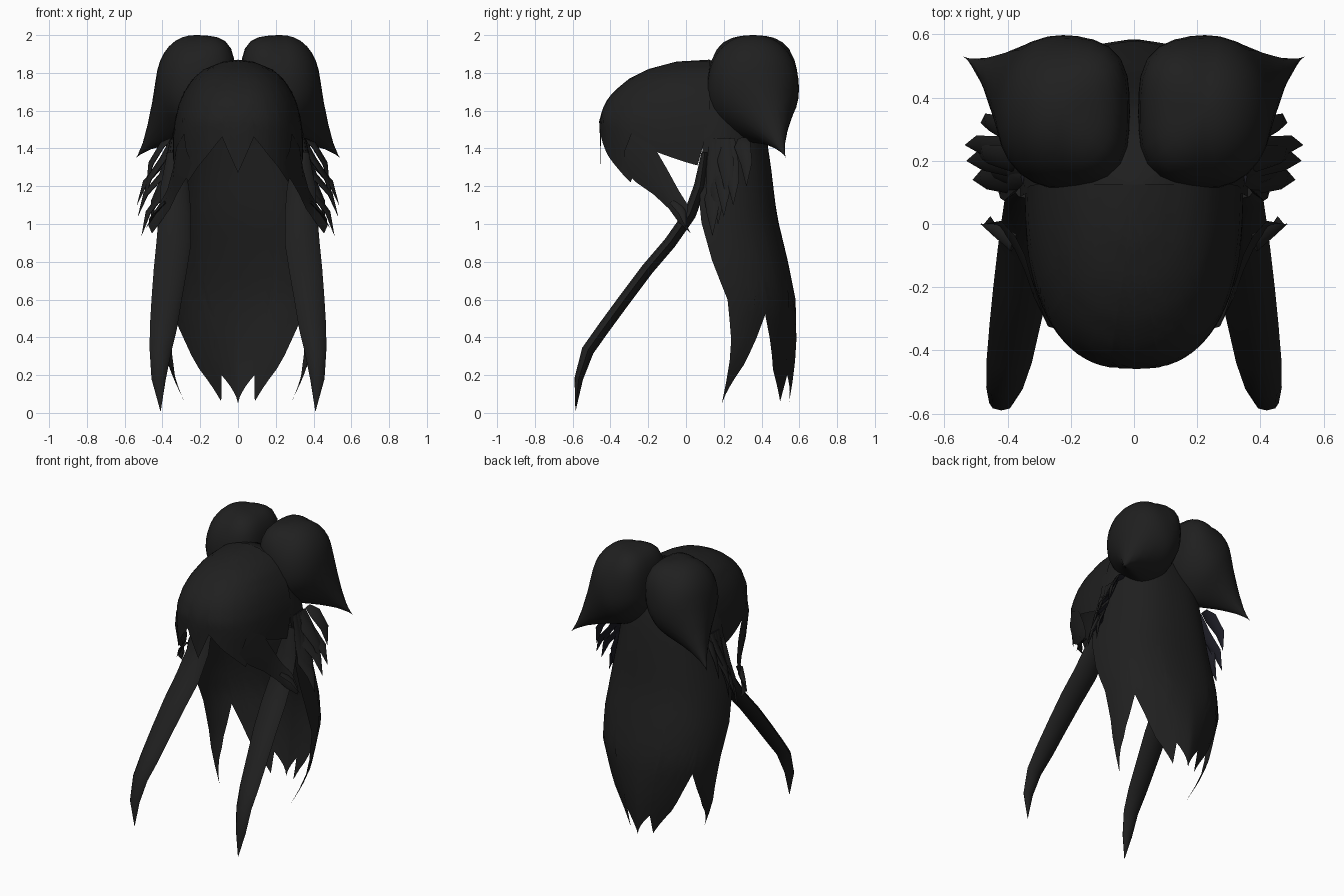
import bpy, bmesh, math
from mathutils import Vector

cube = bpy.data.objects.get("Cube")
if cube:
    bpy.data.objects.remove(cube, do_unlink=True)


def make_material(name, color):
    m = bpy.data.materials.new(name)
    m.use_nodes = True
    m.diffuse_color = color
    m.node_tree.nodes["Principled BSDF"].inputs["Base Color"].default_value = color
    return m


BLACK = make_material("soft_black", (0.014, 0.014, 0.014, 1))
BLUE_BLACK = make_material("blue_black", (0.012, 0.012, 0.018, 1))


def finish(name, bm):
    bmesh.ops.remove_doubles(bm, verts=bm.verts, dist=0.0005)
    bmesh.ops.recalc_face_normals(bm, faces=bm.faces)
    mesh = bpy.data.meshes.new(name)
    bm.to_mesh(mesh)
    bm.free()
    mesh.materials.append(BLACK)
    ob = bpy.data.objects.new(name, mesh)
    bpy.context.collection.objects.link(ob)
    bpy.ops.object.select_all(action="DESELECT")
    ob.select_set(True)
    bpy.context.view_layer.objects.active = ob
    bpy.ops.object.shade_smooth_by_angle(angle=math.radians(50))
    return ob


def grid(bm, rows, closed=False):
    vs = [[bm.verts.new(p) for p in row] for row in rows]
    n = len(vs[0])
    for a, b in zip(vs, vs[1:]):
        for i in range(n if closed else n - 1):
            j = (i + 1) % n
            bm.faces.new((a[i], a[j], b[j], b[i]))
    return vs


def lerp_table(table, x):
    """Linear lookup in rows sorted by their first value."""
    if x <= table[0][0]:
        return table[0][1:]
    for a, b in zip(table, table[1:]):
        if x <= b[0]:
            k = (x - a[0]) / (b[0] - a[0])
            return [p + (q - p) * k for p, q in zip(a[1:], b[1:])]
    return table[-1][1:]


def shell(name, profile, hem, ease):
    """Half-round sheet. Profile rows: z, half width, rim y, middle y, roundness. Hem rows: angle, z."""
    profile = sorted(profile)
    top = profile[-1][0]
    angles = {round(math.pi / 2 * i / 20, 3) for i in range(21)} | {h[0] for h in hem}
    angles = sorted({s * a for a in angles for s in (-1, 1)})
    bm = bmesh.new()
    rows = []
    for k in range(21):
        row = []
        for t in angles:
            z = top + (lerp_table(hem, abs(t))[0] - top) * (k / 20) ** ease
            w, rim, mid, power = lerp_table(profile, z)
            s = math.copysign(abs(math.sin(t)) ** power, t)
            c = max(math.cos(t), 0) ** power
            row.append((w * s, rim + (mid - rim) * c, z))
        rows.append(row)
    grid(bm, rows)
    return finish(name, bm)


def strand(name, path, side, thick):
    """Tapered lock. Path rows: x, y, z, half width."""
    pts = [Vector(p[:3]) for p in path]
    bm = bmesh.new()
    rows = []
    for i, p in enumerate(pts):
        tangent = pts[min(i + 1, len(pts) - 1)] - pts[max(i - 1, 0)]
        across = (Vector(side) - tangent * Vector(side).dot(tangent) / tangent.length_squared).normalized()
        depth = tangent.cross(across).normalized()
        w = max(path[i][3], 0.001)
        h = min(thick, w * 0.6)
        rows.append([p + across * w * math.cos(a) + depth * h * math.sin(a)
                     for a in (math.tau * j / 8 for j in range(8))])
    vs = grid(bm, rows, True)
    bm.faces.new(vs[0])
    bm.faces.new(vs[-1])
    return finish(name, bm)


# Front cap with pointed fringe
shell("front_fringe",
      [(1.87, 0, 0.125, 0.125, 0.85), (1.86, 0.08, 0.125, -0.05, 0.85), (1.82, 0.18, 0.125, -0.2, 0.85),
       (1.77, 0.24, 0.125, -0.3, 0.82), (1.7, 0.285, 0.125, -0.385, 0.8), (1.64, 0.312, 0.125, -0.43, 0.8),
       (1.55, 0.335, 0.12, -0.46, 0.78), (1.45, 0.345, 0.1, -0.455, 0.8), (1.27, 0.345, 0.05, -0.45, 0.9)],
      [(0, 1.27), (0.17, 1.46), (0.4, 1.37), (0.62, 1.3), (0.85, 1.22), (1.08, 1.4), (1.571, 1.31)],
      1.7)

# Long back hair with ragged hem, its lower part folded into side points
shell("back_hair",
      [(1.87, 0, 0.12, 0.12, 0.9), (1.86, 0.08, 0.12, 0.19, 0.9), (1.82, 0.18, 0.12, 0.26, 0.9),
       (1.7, 0.285, 0.115, 0.36, 0.9), (1.5, 0.345, 0.095, 0.42, 0.85), (1.3, 0.37, 0.08, 0.45, 0.82),
       (1.05, 0.42, 0.07, 0.48, 0.82), (0.8, 0.44, 0.14, 0.54, 0.85), (0.6, 0.43, 0.22, 0.58, 0.95),
       (0.4, 0.4, 0.24, 0.585, 1.2), (0.3, 0.385, 0.235, 0.58, 1.3), (0.2, 0.35, 0.22, 0.57, 1.4),
       (0.05, 0.28, 0.19, 0.545, 1.4)],
      [(0, 0.05), (0.38, 0.2), (0.45, 0.06), (0.72, 0.23), (0.98, 0.52), (1.24, 0.25), (1.571, 0.05)],
      1.25)

for s, label in ((1, "left"), (-1, "right")):
    # Teardrop hair puff, squarer at the top of the parting, slanted underneath
    bm = bmesh.new()
    bmesh.ops.create_uvsphere(bm, u_segments=28, v_segments=18, radius=1)
    centre, tip = Vector((0.225, 0.355, 1.715)), Vector((0.54, 0.53, 1.35))
    radii = Vector((0.212, 0.243, 0.285))
    aim = Vector([(t - c) / r for t, c, r in zip(tip, centre, radii)]).normalized()
    for v in bm.verts:
        d = v.co.normalized()
        pull = max(0, (d.dot(aim) - 0.5) / 0.5) ** 2.6
        n = 2.2 + max(0, -d.x) * max(0, d.z + 0.3) * 2 - max(0, -d.z) * 0.55
        d /= sum(abs(c) ** n for c in d) ** (1 / n)
        p = centre + Vector([a * b for a, b in zip(d, radii)])
        v.co = p.lerp(tip, pull)
        v.co.x *= s
    finish(label + "_puff", bm)

    # Swept side bang
    upper = [(0.285, -0.29, 1.48), (0.325, -0.17, 1.41), (0.345, -0.1, 1.29),
             (0.375, -0.04, 1.18), (0.42, 0.01, 1.1), (0.47, 0.0, 1.03)]
    lower = [(0.235, -0.335, 1.3), (0.285, -0.27, 1.225), (0.325, -0.17, 1.155),
             (0.36, -0.09, 1.08), (0.41, -0.04, 1.01), (0.455, 0.025, 0.95)]
    bm = bmesh.new()
    rows = []
    for u, l in zip(upper, lower):
        u, l = Vector(u), Vector(l)
        mid = (u + l) / 2 + Vector((0.012, -0.012, 0))
        rows.append([(s * p.x, p.y, p.z) for p in (u, mid, l)])
    grid(bm, rows)
    finish(label + "_side_bang", bm)
    strand(label + "_bang_wisp",
           [(s * 0.38, -0.06, 1.12, 0.03), (s * 0.44, -0.02, 1.06, 0.02), (s * 0.485, 0, 0.98, 0)],
           (0, 1, 0), 0.008)

    # Long front lock
    lock = [(0.345, 0.1, 1.38, 0.03), (0.335, 0.075, 1.2, 0.075), (0.333, 0.02, 1.05, 0.085),
            (0.34, -0.085, 0.9, 0.092), (0.358, -0.205, 0.76, 0.088), (0.378, -0.325, 0.6, 0.08),
            (0.395, -0.435, 0.45, 0.072), (0.41, -0.52, 0.33, 0.058),
            (0.42, -0.568, 0.18, 0.038), (0.41, -0.585, 0.01, 0)]
    strand(label + "_front_lock", [(s * x, y, z, w) for x, y, z, w in lock], (1, 0, 0), 0.033)

    # Feathered side tufts, bluish on the inner faces
    for i, (x, y, z) in enumerate([(0.485, 0.32, 1.2), (0.535, 0.25, 1.1), (0.5, 0.22, 1.12),
                                   (0.53, 0.2, 1.04), (0.51, 0.14, 0.94), (0.46, 0.17, 1.0)]):
        root_y = 0.19 + (y - 0.2) * 0.9
        tuft = strand(f"{label}_tuft_{i + 1}",
                      [(s * 0.345, root_y, 1.45, 0.025), (s * 0.4, root_y, z + 0.22, 0.045),
                       (s * (x * 0.6 + 0.17), y, z + 0.12, 0.032), (s * x, y, z, 0)],
                      (s * 0.4, 1, 0), 0.01)
        tuft.data.materials.append(BLUE_BLACK)
        for f in tuft.data.polygons:
            f.material_index = int(f.normal.x * s < 0)
